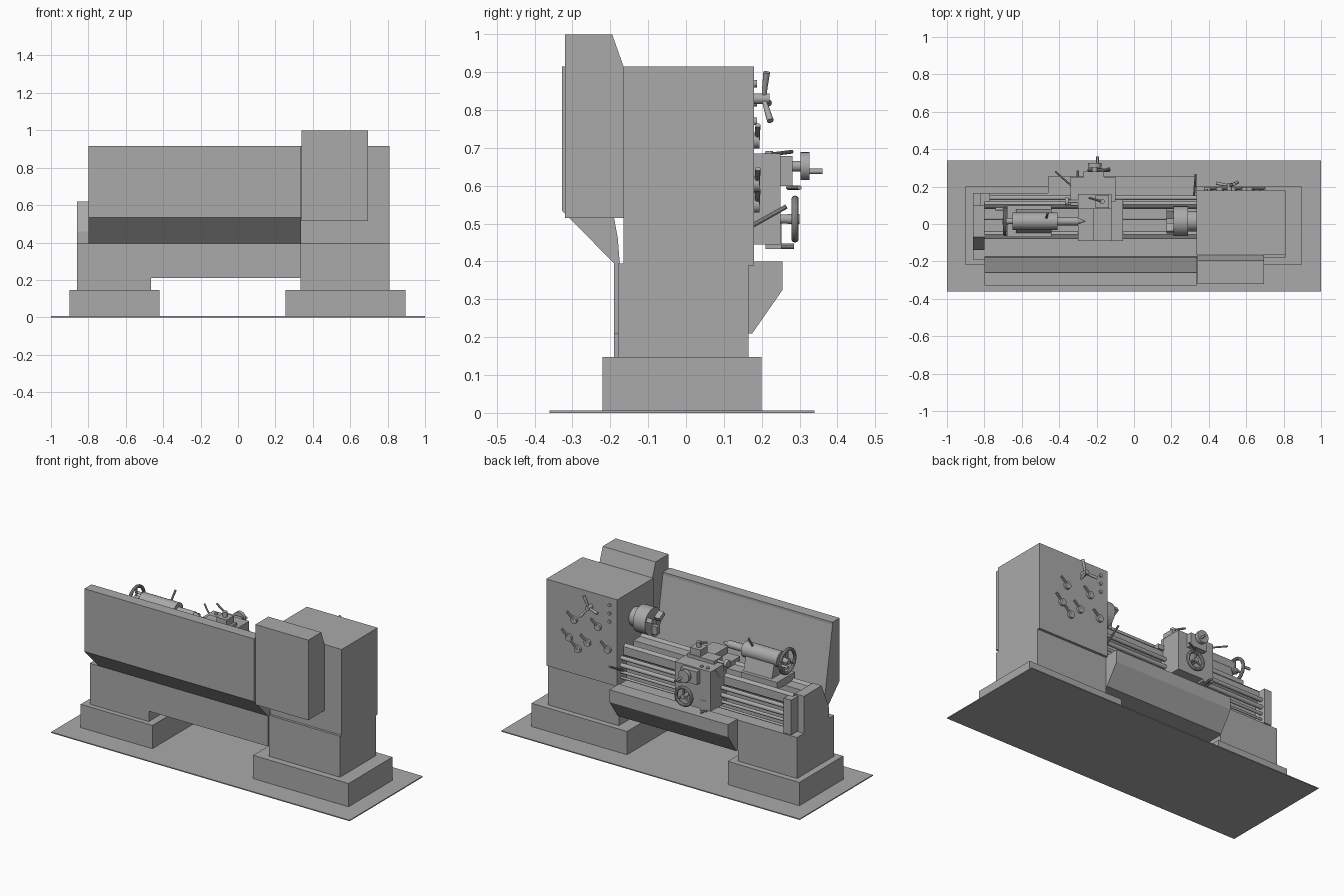
import bpy, bmesh, math
from mathutils import Vector

if "Cube" in bpy.data.objects:
    bpy.data.objects.remove(bpy.data.objects["Cube"])

grey = bpy.data.materials.new("machine_grey")
grey.use_nodes = True
grey.diffuse_color = (0.4, 0.4, 0.4, 1)
grey.node_tree.nodes["Principled BSDF"].inputs["Base Color"].default_value = (0.4, 0.4, 0.4, 1)


def finish(name, bm, smooth=False):
    bmesh.ops.recalc_face_normals(bm, faces=bm.faces)
    mesh = bpy.data.meshes.new(name)
    bm.to_mesh(mesh)
    bm.free()
    obj = bpy.data.objects.new(name, mesh)
    bpy.context.collection.objects.link(obj)
    mesh.materials.append(grey)
    if smooth:
        bpy.ops.object.select_all(action='DESELECT')
        obj.select_set(True)
        bpy.context.view_layer.objects.active = obj
        bpy.ops.object.shade_smooth_by_angle(angle=math.radians(35))
    return obj


def prism(name, profile, x0, x1):
    """Extrude a (y, z) outline along x."""
    bm = bmesh.new()
    face = bm.faces.new([bm.verts.new((x0, y, z)) for y, z in profile])
    ext = bmesh.ops.extrude_face_region(bm, geom=[face])
    moved = [v for v in ext["geom"] if isinstance(v, bmesh.types.BMVert)]
    bmesh.ops.translate(bm, vec=(x1 - x0, 0, 0), verts=moved)
    return finish(name, bm)


def box(name, x, y, z):
    return prism(name, [(y[0], z[0]), (y[1], z[0]), (y[1], z[1]), (y[0], z[1])], *x)


def rod(name, a, b, r, r2=None, seg=24):
    a, b = Vector(a), Vector(b)
    bm = bmesh.new()
    bmesh.ops.create_cone(bm, cap_ends=True, segments=seg, radius1=r,
                          radius2=r if r2 is None else r2, depth=(b - a).length)
    bmesh.ops.rotate(bm, matrix=(b - a).to_track_quat('Z', 'Y').to_matrix(), verts=bm.verts)
    bmesh.ops.translate(bm, vec=(a + b) / 2, verts=bm.verts)
    return finish(name, bm, True)


def wheel(name, centre, axis, r, tube, spokes=3):
    """Handwheel with rim, hub, spokes and crank grip."""
    c, axis = Vector(centre), Vector(axis)
    q = axis.to_track_quat('Z', 'Y')
    bpy.ops.mesh.primitive_torus_add(location=c, rotation=q.to_euler(), major_radius=r - tube,
                                     minor_radius=tube, major_segments=32, minor_segments=10)
    rim = bpy.context.object
    rim.name = name + "_rim"
    rim.data.materials.append(grey)
    bpy.ops.object.shade_smooth_by_angle(angle=math.radians(35))
    rod(name + "_hub", c - axis * 0.02, c + axis * 0.012, r * 0.22)
    for i in range(spokes):
        t = math.tau * i / spokes + math.pi / 2
        end = c + q @ Vector((math.cos(t), math.sin(t), 0)) * (r - tube)
        rod(name + "_spoke", c, end, tube * 0.6, seg=8)


# Floor plate, plinths and pedestals
box("floor_plate", (-1, 1), (-0.36, 0.34), (0, 0.006))
for side, px, bx, back in (("tail", (-0.9, -0.42), (-0.86, -0.465), -0.19),
                           ("head", (0.255, 0.895), (0.335, 0.81), -0.18)):
    box(side + "_plinth", px, (-0.22, 0.2), (0.006, 0.147))
    box(side + "_pedestal", bx, (back, 0.165), (0.147, 0.395))
box("pedestal_bridge", (-0.465, 0.335), (-0.19, 0.165), (0.21, 0.395))
prism("chip_tray", [(0.165, 0.21), (0.175, 0.21), (0.255, 0.325), (0.255, 0.4), (0.165, 0.4)],
      -0.46, 0.335)

# Headstock and rear gear cover
box("headstock", (0.335, 0.81), (-0.165, 0.18), (0.39, 0.915))
prism("rear_cover", [(-0.32, 0.515), (-0.32, 1), (-0.195, 1), (-0.165, 0.915), (-0.165, 0.515)],
      0.34, 0.695)

# Rear splash guard
prism("splash_guard", [(-0.328, 0.915), (-0.328, 0.535), (-0.19, 0.395), (-0.175, 0.395),
                       (-0.18, 0.46), (-0.26, 0.9), (-0.26, 0.915)], -0.8, 0.337)

# Bed with two ways and a sunken channel
prism("bed", [(-0.06, 0.395), (0.09, 0.395), (0.09, 0.54), (0.12, 0.56), (0.12, 0.61),
              (0.105, 0.625), (0.085, 0.61), (0.08, 0.5), (0.03, 0.5), (0.025, 0.61),
              (-0.04, 0.61), (-0.055, 0.625), (-0.08, 0.61), (-0.08, 0.56), (-0.06, 0.54)],
      -0.8, 0.335)
prism("bed_end_cover", [(-0.14, 0.395), (0.1, 0.395), (0.1, 0.62), (-0.07, 0.62), (-0.14, 0.46)],
      -0.86, -0.8)
box("shaft_bracket", (-0.82, -0.77), (0.09, 0.165), (0.4, 0.61))
for name, z, r in (("rack_bar", 0.55, 0.012), ("lead_screw", 0.505, 0.013),
                   ("feed_rod", 0.465, 0.009), ("switch_rod", 0.43, 0.007)):
    rod(name, (-0.79, 0.14, z), (0.335, 0.14, z), r, seg=16)

# Spindle and three-jaw chuck
AXIS_Y, AXIS_Z = 0.015, 0.755
rod("spindle_nose", (0.285, AXIS_Y, AXIS_Z), (0.336, AXIS_Y, AXIS_Z), 0.055)
rod("chuck", (0.21, AXIS_Y, AXIS_Z), (0.29, AXIS_Y, AXIS_Z), 0.08, seg=32)
for i in range(3):
    t = math.tau * i / 3 + 0.5
    c, s = math.cos(t), math.sin(t)
    prism("chuck_jaw", [(AXIS_Y + c * a - s * b, AXIS_Z + s * a + c * b)
                        for a, b in ((0.02, -0.013), (0.07, -0.013), (0.07, 0.013), (0.02, 0.013))],
          0.175, 0.212)

# Tailstock
box("tailstock_base", (-0.68, -0.44), (-0.07, 0.1), (0.61, 0.655))
prism("tailstock_body", [(-0.05, 0.65), (0.08, 0.65), (0.05, AXIS_Z), (-0.02, AXIS_Z)], -0.63, -0.44)
rod("tailstock_barrel", (-0.65, AXIS_Y, AXIS_Z), (-0.41, AXIS_Y, AXIS_Z), 0.046)
rod("tailstock_quill", (-0.41, AXIS_Y, AXIS_Z), (-0.3, AXIS_Y, AXIS_Z), 0.022)
rod("tailstock_centre", (-0.3, AXIS_Y, AXIS_Z), (-0.26, AXIS_Y, AXIS_Z), 0.018, 0.002)
rod("tailstock_screw", (-0.7, AXIS_Y, AXIS_Z), (-0.65, AXIS_Y, AXIS_Z), 0.015)
wheel("tailstock_wheel", (-0.69, AXIS_Y, AXIS_Z), (-1, 0, 0), 0.08, 0.01)
rod("tailstock_grip", (-0.69, 0.08, AXIS_Z), (-0.74, 0.08, AXIS_Z), 0.008, seg=12)
rod("quill_lock", (-0.47, 0.03, 0.79), (-0.46, 0.06, 0.85), 0.006, seg=10)

# Carriage: saddle, cross slide, tool post
box("saddle", (-0.3, -0.06), (-0.09, 0.13), (0.612, 0.64))
box("cross_slide", (-0.22, -0.12), (-0.09, 0.18), (0.64, 0.68))
box("top_slide", (-0.3, -0.12), (0.08, 0.16), (0.68, 0.705))
box("tool_post", (-0.205, -0.135), (0.085, 0.155), (0.705, 0.745))
rod("tool_post_bolt", (-0.17, 0.12, 0.745), (-0.17, 0.12, 0.775), 0.014)
rod("tool_post_lever", (-0.17, 0.12, 0.768), (-0.24, 0.14, 0.795), 0.006, seg=10)
rod("top_slide_screw", (-0.3, 0.12, 0.692), (-0.35, 0.12, 0.692), 0.008)
rod("top_slide_dial", (-0.35, 0.12, 0.692), (-0.37, 0.12, 0.692), 0.022)

# Apron and its controls
box("apron", (-0.34, -0.1), (0.1, 0.25), (0.445, 0.64))
box("apron_top", (-0.34, -0.1), (0.12, 0.25), (0.64, 0.685))
box("feed_box", (-0.27, -0.16), (0.25, 0.282), (0.6, 0.678))
box("apron_switch", (-0.31, -0.27), (0.21, 0.252), (0.433, 0.5))
rod("apron_wheel_shaft", (-0.187, 0.25, 0.512), (-0.187, 0.29, 0.512), 0.012)
wheel("apron_wheel", (-0.187, 0.288, 0.512), (0, 1, 0), 0.062, 0.01)
rod("cross_screw", (-0.21, 0.25, 0.652), (-0.21, 0.305, 0.652), 0.014)
rod("cross_wheel", (-0.21, 0.303, 0.652), (-0.21, 0.326, 0.652), 0.037)
rod("cross_grip", (-0.195, 0.325, 0.638), (-0.195, 0.36, 0.638), 0.007, seg=12)
rod("feed_lever", (-0.2, 0.27, 0.595), (-0.13, 0.3, 0.595), 0.006, seg=10)
rod("half_nut_lever", (-0.3, 0.24, 0.44), (-0.3, 0.285, 0.44), 0.007, seg=10)
rod("coolant_pipe", (-0.33, 0.2, 0.68), (-0.42, 0.28, 0.69), 0.005, seg=10)
for x in (-0.3, -0.26):
    rod("apron_button", (x, 0.22, 0.68), (x, 0.22, 0.692), 0.01, seg=16)
rod("clutch_lever", (0.32, 0.14, 0.475), (0.33, 0.265, 0.545), 0.006, seg=10)

# Headstock dials, each with a small lever
for x, z in ((0.62, 0.72), (0.46, 0.72), (0.655, 0.605), (0.53, 0.605), (0.395, 0.6), (0.595, 0.55)):
    rod("dial", (x, 0.178, z), (x, 0.194, z), 0.021)
    rod("dial_lever", (x, 0.188, z), (x + 0.045, 0.19, z + 0.04), 0.007, seg=10)
for z in (0.87, 0.82, 0.77):
    rod("push_button", (0.385, 0.178, z), (0.385, 0.187, z), 0.01, seg=16)

# Three-arm star lever
hub = Vector((0.51, 0.205, 0.83))
rod("star_shaft", (0.51, 0.178, 0.83), (0.51, 0.22, 0.83), 0.014)
for i in range(3):
    t = math.tau * i / 3 + 1.2
    rod("star_arm", hub, hub + Vector((0.07 * math.cos(t), 0.008 + 0.005 * i, 0.075 * math.sin(t))),
        0.006, 0.009, seg=12)
